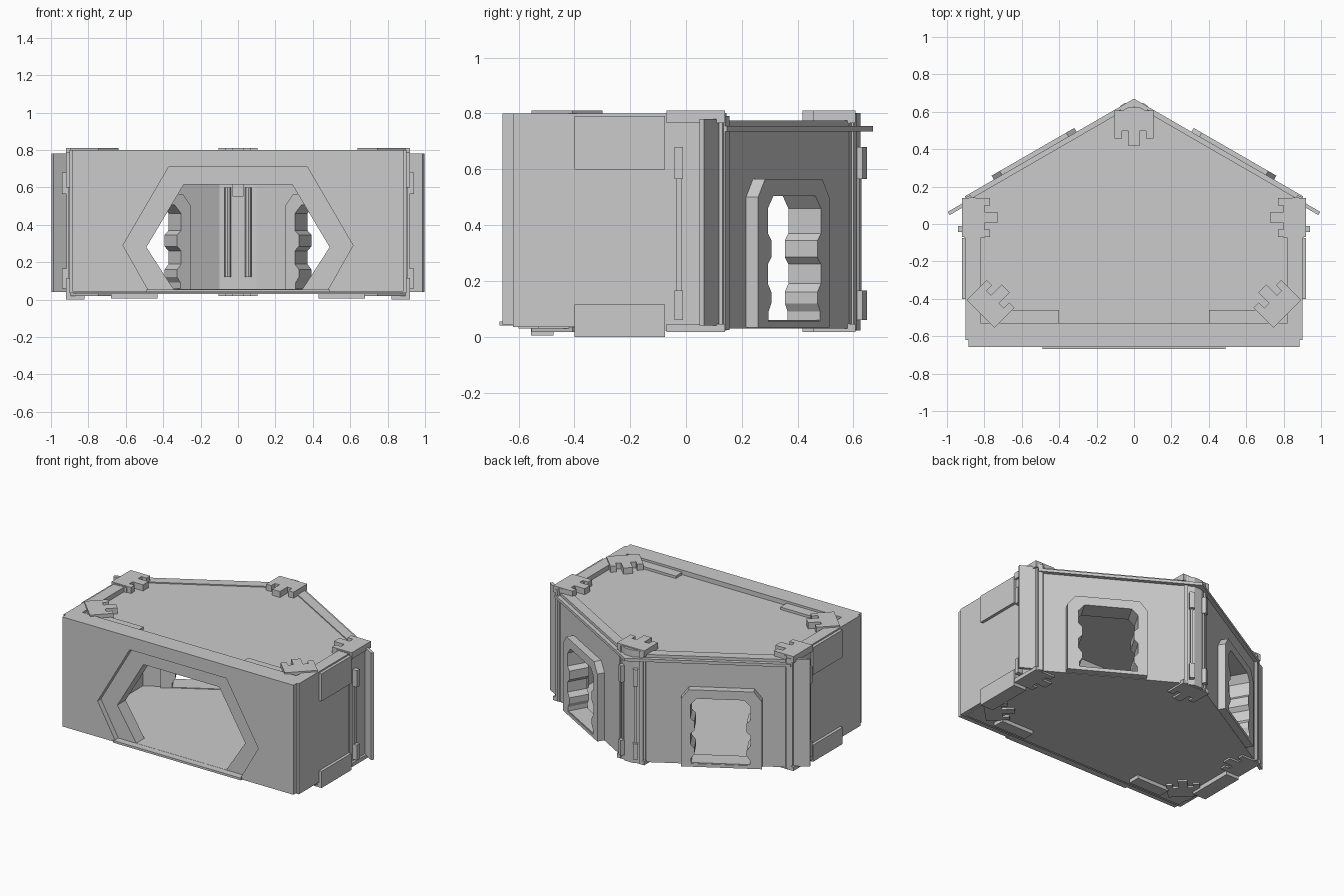
import bpy, bmesh, math
from mathutils import Matrix, Vector

if "Cube" in bpy.data.objects:
    bpy.data.objects.remove(bpy.data.objects["Cube"])


def basis(u, v, n, o):
    m = Matrix((u, v, n)).transposed().to_4x4()
    m.translation = Vector(o)
    return m


C, S = math.cos(math.radians(30)), 0.5
PLAN = Matrix.Identity(4)
FRONT = basis((1, 0, 0), (0, 0, 1), (0, -1, 0), (0, 0, 0))
# right rear wall: local x runs toward the apex, y is up, z points outward
REAR = basis((-C, S, 0), (0, 0, 1), (S, C, 0), (0, 0.64, 0))


def plate(name, loops, lo, hi, frame=PLAN, mirror=False):
    """Outline (plus optional holes) extruded from lo to hi along the frame's normal."""
    cu = bpy.data.curves.new(name, 'CURVE')
    cu.dimensions = '2D'
    cu.fill_mode = 'BOTH'
    cu.extrude = (hi - lo) / 2
    for pts in loops:
        sp = cu.splines.new('POLY')
        sp.points.add(len(pts) - 1)
        for p, (x, y) in zip(sp.points, pts):
            p.co = (x, y, 0, 1)
        sp.use_cyclic_u = True
    tmp = bpy.data.objects.new(name + "_outline", cu)
    bpy.context.collection.objects.link(tmp)
    dg = bpy.context.evaluated_depsgraph_get()
    me = bpy.data.meshes.new_from_object(tmp.evaluated_get(dg))
    bpy.data.objects.remove(tmp)
    me.transform(frame @ Matrix.Translation((0, 0, (lo + hi) / 2)))
    bm = bmesh.new()
    bm.from_mesh(me)
    bmesh.ops.remove_doubles(bm, verts=bm.verts, dist=1e-5)
    bmesh.ops.recalc_face_normals(bm, faces=bm.faces)
    bm.to_mesh(me)
    bm.free()
    for p in me.polygons:
        p.use_smooth = False
    me.name = name
    ob = bpy.data.objects.new(name, me)
    bpy.context.collection.objects.link(ob)
    if mirror:
        ob.modifiers.new("Mirror", 'MIRROR').use_mirror_merge = False
    return ob


def rect(x0, x1, y0, y1):
    return [(x0, y0), (x1, y0), (x1, y1), (x0, y1)]


def sym(half):
    return half + [(-x, y) for x, y in reversed(half)]


# floor and ceiling slabs
room = sym([(0.87, -0.6), (0.87, 0.11), (0.02, 0.6)])
plate("floor", [room], 0.03, 0.055)
plate("ceiling", [room], 0.74, 0.768)

# front wall with stepped hexagonal window
hex_outer = sym([(0.48, 0.052), (0.615, 0.29), (0.37, 0.71)])
hex_inner = sym([(0.345, 0.056), (0.49, 0.28), (0.29, 0.615)])
plate("front_skin", [rect(-0.885, 0.885, 0.042, 0.8), hex_outer], 0.62, 0.657, FRONT)
plate("front_core", [rect(-0.9, 0.9, 0.035, 0.8), hex_inner], 0.53, 0.62, FRONT)
plate("window_sill", [rect(-0.49, 0.49, 0.04, 0.055)], 0.62, 0.668, FRONT)
plate("front_rim_step", [rect(0.4, 0.82, -0.53, -0.46)], 0.74, 0.785, mirror=True)
plate("front_floor_foot", [rect(0.43, 0.68, -0.555, -0.475)], 0.005, 0.04, mirror=True)

# side walls, corner posts and wrap-around brackets
plate("side_wall", [rect(0.82, 0.9, -0.6, -0.075)], 0.035, 0.8, mirror=True)
plate("side_post", [[(0.8, -0.075), (0.905, -0.075), (0.905, 0.13), (0.87, 0.145), (0.8, 0.13)]],
      0.022, 0.802, mirror=True)
plate("front_corner_post", [[(0.88, -0.53), (0.7, -0.53), (0.82, -0.33), (0.88, -0.33)]],
      0.03, 0.785, mirror=True)
plate("lower_bracket", [rect(0.82, 0.92, -0.4, -0.075)], 0.0, 0.115, mirror=True)
plate("upper_bracket", [rect(0.88, 0.92, -0.4, -0.075)], 0.6, 0.79, mirror=True)

# rear walls with doorways
door = [(-0.185, 0.055), (-0.185, 0.09), (-0.165, 0.12), (-0.165, 0.16), (-0.19, 0.19), (-0.19, 0.26),
        (-0.165, 0.285), (-0.165, 0.345), (-0.19, 0.37), (-0.19, 0.46), (-0.15, 0.505)]
door = [(x - 0.59, y) for x, y in sym(door)]
surround = [(x - 0.595, y) for x, y in sym([(-0.255, 0.033), (-0.255, 0.5), (-0.205, 0.565)])]
plate("rear_wall", [rect(-1.04, -0.04, 0.03, 0.775), door], -0.065, 0.0, REAR, True)
plate("door_surround", [surround, door], -0.085, 0.05, REAR, True)
plate("door_sill", [rect(-0.78, -0.4, 0.035, 0.06)], -0.08, 0.045, REAR, True)
plate("rear_top_trim", [rect(-1.03, 0.015, 0.735, 0.755)], -0.01, 0.026, REAR, True)
plate("rear_flange", [rect(-1.15, -1.0, 0.04, 0.78)], -0.02, 0.0, REAR, True)
plate("rear_edge_strip", [rect(-1.03, -1.0, 0.025, 0.79)], -0.02, 0.018, REAR, True)

# apex post with inner tubes
plate("apex_post", [sym([(0.1, 0.5), (0.1, 0.585), (0.03, 0.625)])], 0.022, 0.802)
plate("apex_strip", [rect(-0.1, -0.075, 0.025, 0.8)], -0.02, 0.012, REAR, True)
plate("apex_top_block", [rect(-0.03, 0.03, 0.47, 0.5)], 0.55, 0.74)
tube = [(0.055 + 0.018 * math.cos(a * math.pi / 4), 0.49 + 0.018 * math.sin(a * math.pi / 4))
        for a in range(8)]
plate("apex_tube", [tube], 0.12, 0.6, mirror=True)

# latches on the outside of the posts
for label, z0, z1 in (("low", 0.06, 0.165), ("high", 0.565, 0.68)):
    plate("side_latch_" + label, [rect(0.9, 0.94, -0.042, -0.01)], z0, z1, mirror=True)
    plate("apex_latch_" + label, [rect(-0.068, -0.036, z0, z1)], -0.01, 0.03, REAR, True)
plate("side_latch_rod", [rect(0.9, 0.918, -0.035, -0.017)], 0.16, 0.57, mirror=True)
plate("apex_latch_rod", [rect(-0.06, -0.044, 0.16, 0.57)], -0.01, 0.012, REAR, True)

# three-toothed clips locking the corners, top and bottom (teeth point along -y)
clip = sym([(0.03, -0.19), (0.03, -0.11), (0.065, -0.11), (0.065, -0.15), (0.105, -0.15), (0.105, 0.0)])
for label, x, y, turn, both in (("apex", 0, 0.607, 0, False), ("side", 0.92, 0.035, -90, True),
                                ("front", 0.82, -0.48, -135, True)):
    m = Matrix.Translation((x, y, 0)) @ Matrix.Rotation(math.radians(turn), 4, 'Z')
    plate(label + "_clip_top", [clip], 0.765, 0.81, m, both)
    plate(label + "_clip_bottom", [clip], 0.018, 0.045, m, both)
